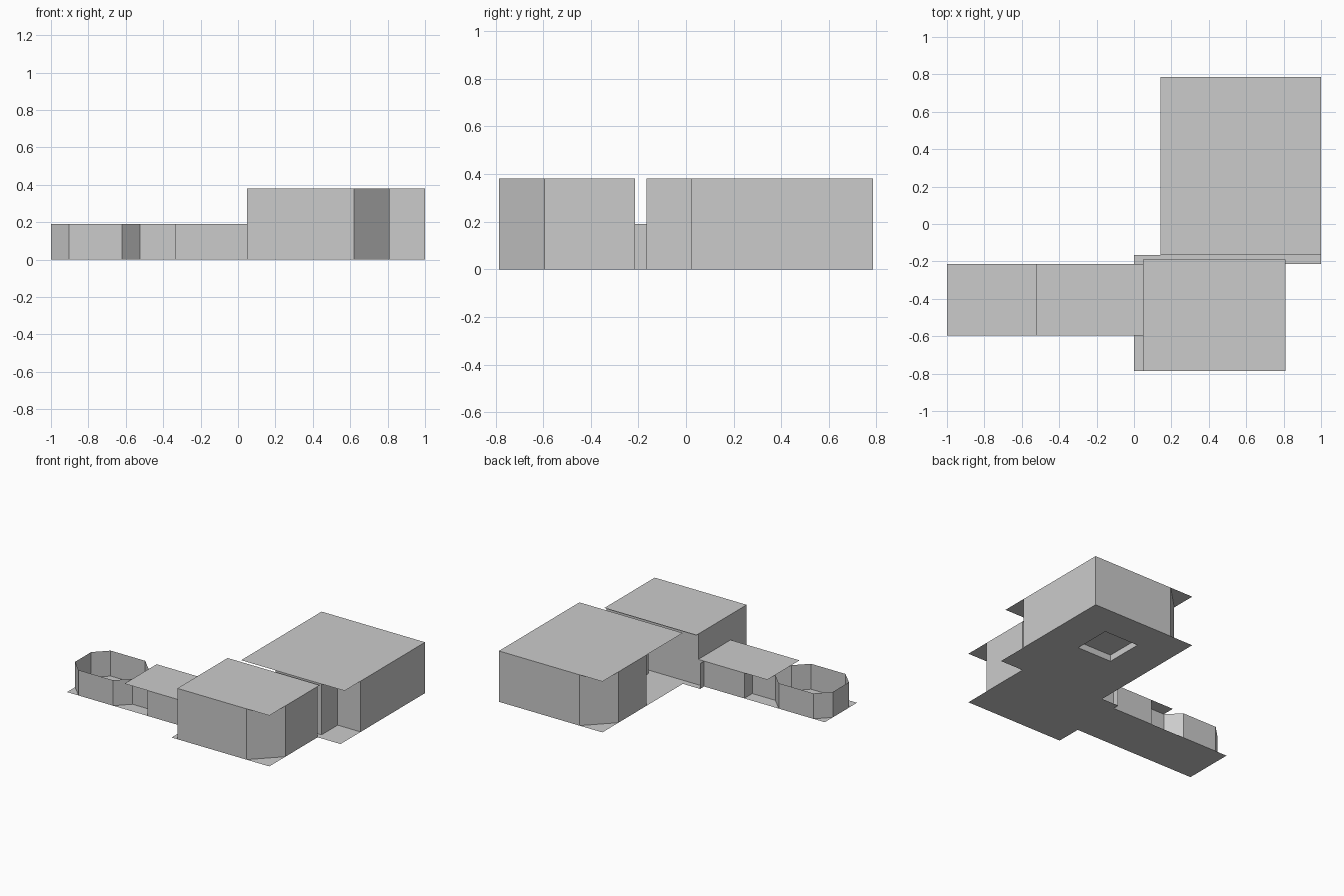
import bpy

if "Cube" in bpy.data.objects:
    bpy.data.objects.remove(bpy.data.objects["Cube"])

U = 1 / 21          # plan module: everything sits on this grid
LOW, HIGH = 4, 8    # wall heights in modules

mat = bpy.data.materials.new("plain grey")
mat.diffuse_color = (0.6, 0.6, 0.6, 1)
mat.use_nodes = True
mat.node_tree.nodes["Principled BSDF"].inputs["Base Color"].default_value = mat.diffuse_color


def make(name, verts, faces):
    me = bpy.data.meshes.new(name)
    me.from_pydata([(x * U, y * U, z * U) for x, y, z in verts], [], faces)
    me.materials.append(mat)
    ob = bpy.data.objects.new(name, me)
    bpy.context.collection.objects.link(ob)
    return ob


def slabs(name, rects, z):
    """Flat sheets, each rectangle given as x0, x1, y0, y1."""
    v, f = [], []
    for x0, x1, y0, y1 in rects:
        n = len(v)
        v += [(x0, y0, z), (x1, y0, z), (x1, y1, z), (x0, y1, z)]
        f.append((n, n + 1, n + 2, n + 3))
    return make(name, v, f)


def walls(name, path, z0, z1, closed=False):
    """Thin wall sheets standing on a plan outline (counter-clockwise)."""
    n = len(path)
    v = [(x, y, z0) for x, y in path] + [(x, y, z1) for x, y in path]
    f = [(i, (i + 1) % n, n + (i + 1) % n, n + i)
         for i in range(n if closed else n - 1)]
    return make(name, v, f)


# floor: big hall (around the plinth opening), small hall, left wing
slabs("floor", [
    (3, 9, -3.5, 16.5), (15, 21, -3.5, 16.5),
    (9, 15, -3.5, 5.5), (9, 15, 11.5, 16.5),
    (17, 21, -4.5, -3.5),
    (0, 17, -16.5, -3.5),
    (-21, 0, -12.5, -4.5)], 0)

# plinth inside the big hall
plinth = [(9, 5.5), (15, 5.5), (15, 11.5), (9, 11.5)]
walls("plinth_sides", plinth, 0, 1, True)
slabs("plinth_top", [(9, 15, 5.5, 11.5)], 1)

# big hall: stepped front corners, one cut back corner
walls("big_hall_walls", [
    (9, -3.5), (17, -3.5), (17, 0.5), (21, 0.5), (21, 16.5),
    (7, 16.5), (3, 12.5), (3, 5.5), (9, 5.5)], 0, HIGH, True)
slabs("big_hall_roof", [(3, 21, -3.5, 16.5)], HIGH)

# small hall: one cut front corner, open low toward the wing
walls("small_hall_walls", [
    (1, -12.5), (1, -16.5), (13, -16.5), (17, -12.5),
    (17, -4.5), (1, -4.5)], 0, HIGH)
walls("small_hall_lintel", [(1, -4.5), (1, -12.5)], LOW, HIGH)
slabs("small_hall_roof", [(1, 17, -16.5, -4)], HIGH)

# wing: passage, narrow neck and open round-ended room, mirrored about y = -8.5
half = [(1, -12.5), (0, -12.5), (-7, -12.5), (-7, -10.5), (-11, -10.5),
        (-13, -12.5), (-19, -12.5), (-21, -10.5)]
for side, path in (("front", half[::-1]),
                   ("back", [(x, -17 - y) for x, y in half])):
    walls("wing_wall_" + side, path, 0, LOW)
walls("wing_end_wall", [(-21, -6.5), (-21, -10.5)], 0, LOW)
walls("wing_stub_wall", [(0, -3.5), (0, -4.5)], 0, LOW)
slabs("wing_roof", [(-11, 1, -12.5, -4.5)], LOW)
